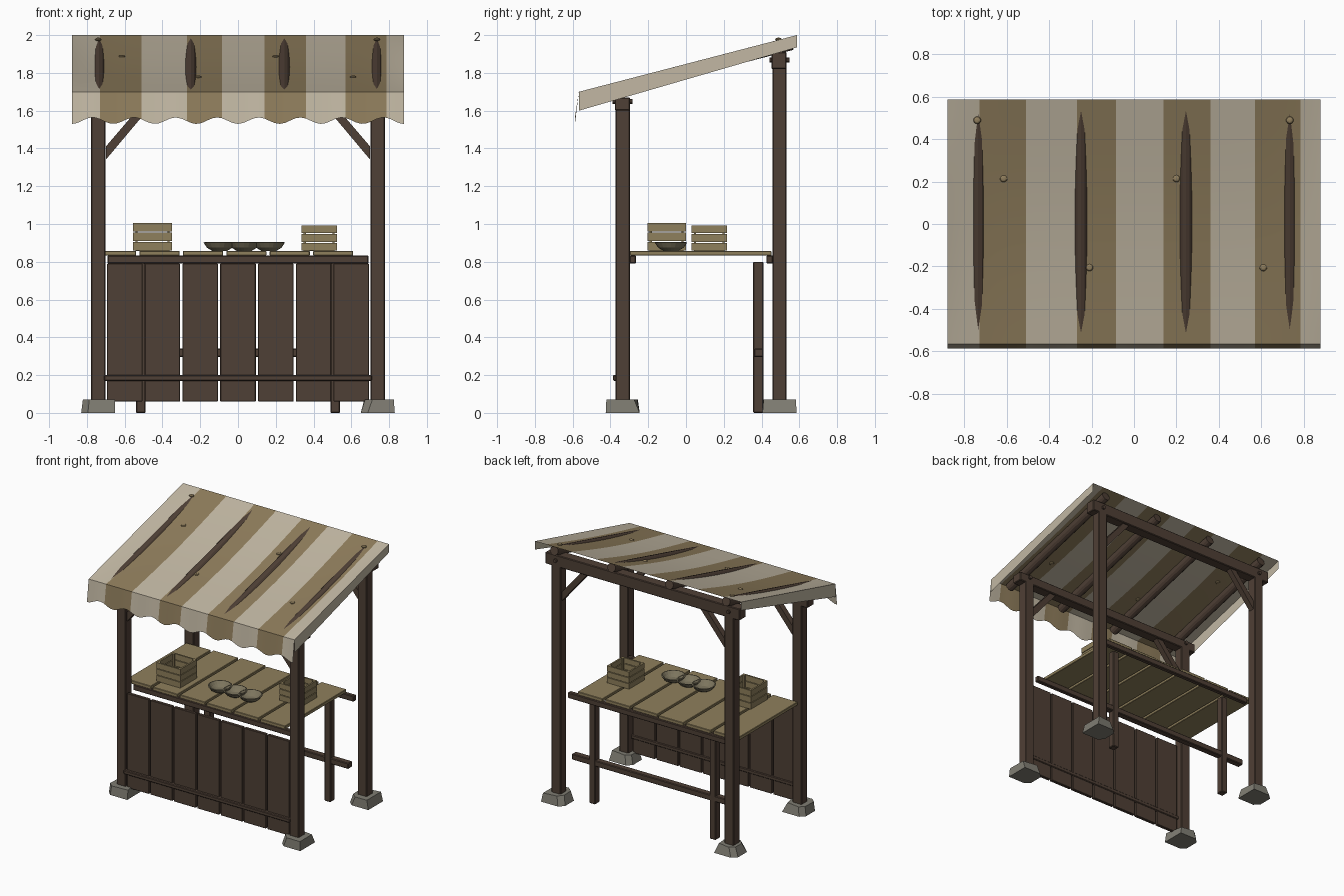
import bpy, bmesh, math, random
from mathutils import Vector, Matrix

if "Cube" in bpy.data.objects:
    bpy.data.objects.remove(bpy.data.objects["Cube"])

random.seed(4)


def material(name, *srgb):
    m = bpy.data.materials.new(name)
    m.diffuse_color = [((c + 0.055) / 1.055) ** 2.4 for c in srgb] + [1]
    m.use_nodes = True
    m.node_tree.nodes["Principled BSDF"].inputs["Base Color"].default_value = m.diffuse_color
    return m


DARK = material("dark wood", 0.31, 0.25, 0.21)
PALE = material("pale wood", 0.56, 0.50, 0.36)
STONE = material("grey stone", 0.50, 0.49, 0.45)
CREAM = material("cream cloth", 0.76, 0.72, 0.64)
TAN = material("tan cloth", 0.56, 0.49, 0.36)
CLAY = material("dull clay", 0.49, 0.46, 0.37)


def finish(name, bm, *mats):
    me = bpy.data.meshes.new(name)
    bm.to_mesh(me)
    bm.free()
    for m in mats:
        me.materials.append(m)
    ob = bpy.data.objects.new(name, me)
    bpy.context.collection.objects.link(ob)
    return ob


def add_box(bm, x0, x1, y0, y1, z0, z1):
    size = Matrix.Diagonal((x1 - x0, y1 - y0, z1 - z0, 1))
    mid = Matrix.Translation(((x0 + x1) / 2, (y0 + y1) / 2, (z0 + z1) / 2))
    return bmesh.ops.create_cube(bm, size=1, matrix=mid @ size)["verts"]


def box(name, mat, *b, bevel=0.005):
    bm = bmesh.new()
    add_box(bm, *b)
    if bevel:
        bmesh.ops.bevel(bm, geom=bm.edges[:], offset=bevel, segments=1, affect='EDGES')
    return finish(name, bm, mat)


def rod(name, mat, a, b, r, sides=10):
    a, b = Vector(a), Vector(b)
    rot = (b - a).to_track_quat('Z', 'Y').to_matrix().to_4x4()
    bm = bmesh.new()
    bmesh.ops.create_cone(bm, cap_ends=True, segments=sides, radius1=r, radius2=r,
                          depth=(b - a).length, matrix=Matrix.Translation((a + b) / 2) @ rot)
    return finish(name, bm, mat)


# posts, stone footings, braces and pegs at the four corners
for row, y, top in (("front", -0.335, 1.61), ("back", 0.495, 1.83)):
    for side, s in (("left", -1), ("right", 1)):
        tag = f"{row}_{side}"
        x = 0.74 * s
        box(tag + "_post", DARK, x - 0.039, x + 0.039, y - 0.038, y + 0.038, 0.06, top)
        bm = bmesh.new()
        for v in add_box(bm, x - 0.09, x + 0.09, y - 0.09, y + 0.09, 0, 0.07):
            if v.co.z > 0.03:
                v.co.x += (x - v.co.x) * random.uniform(0, 0.35)
                v.co.y += (y - v.co.y) * random.uniform(0, 0.35)
        corners = [e for e in bm.edges if abs(e.verts[0].co.z - e.verts[1].co.z) > 0.03]
        bmesh.ops.bevel(bm, geom=corners[:2], offset=0.035, segments=1, affect='EDGES')
        finish(tag + "_footing", bm, STONE)
        # diagonal brace from a profile in the x-z plane
        bm = bmesh.new()
        prof = [(0.70, top - 0.27), (0.70, top - 0.20), (0.52, top + 0.01), (0.465, top + 0.01)]
        f = bm.faces.new([bm.verts.new((px * s, y - 0.022, pz)) for px, pz in prof])
        ext = bmesh.ops.extrude_face_region(bm, geom=[f])["geom"]
        bmesh.ops.translate(bm, vec=(0, 0.044, 0),
                            verts=[g for g in ext if isinstance(g, bmesh.types.BMVert)])
        bmesh.ops.recalc_face_normals(bm, faces=bm.faces[:])
        finish(tag + "_brace", bm, DARK)
        rod(tag + "_peg", DARK, (x, y - 0.053, top + 0.038), (x, y + 0.053, top + 0.038), 0.014)
    box(row + "_roof_beam", DARK, -0.83, 0.83, y - 0.042, y + 0.038, top - 0.01, top + 0.08 - 0.02 * (y < 0))

# counter top planks
for i in range(6):
    x1 = 0.61 - 0.23 * i
    box(f"counter_plank_{i}", PALE, max(x1 - 0.212, -0.75), x1, -0.297 + 0.004 * (i % 2),
        0.452 - 0.006 * (i % 3), 0.832, 0.858, bevel=0.003)

# counter rails, rear legs and stretcher
box("counter_front_rail", DARK, -0.69, 0.69, -0.298, -0.265, 0.79, 0.834)
box("counter_back_rail", DARK, -0.69, 0.69, 0.425, 0.46, 0.79, 0.834)
box("counter_stretcher", DARK, -0.69, 0.69, 0.36, 0.41, 0.295, 0.34)
for s in (-1, 1):
    box("counter_back_leg", DARK, 0.515 * s - 0.026, 0.515 * s + 0.026, 0.355, 0.411, 0, 0.80)

# front boards with a cross batten
for i in range(7):
    x = -0.7 + i * 0.2
    box(f"front_board_{i}", DARK, x + 0.006, x + 0.194, -0.365, -0.34, 0.06, 0.79, bevel=0.003)
box("front_batten", DARK, -0.71, 0.71, -0.387, -0.334, 0.17, 0.2)


# canopy: sagging striped sheet, scalloped valance and plain side flaps
def roof_z(y):
    return 1.70 + (y + 0.567) * 0.26


BREAKS = [-0.88, -0.73, -0.51, -0.27, -0.085, 0.14, 0.36, 0.57, 0.785, 0.88]
COLS = 8
xs = [a + (b - a) * k / COLS for a, b in zip(BREAKS, BREAKS[1:]) for k in range(COLS)] + [0.88]
ROWS = 16


def cloth(name, rows):
    bm = bmesh.new()
    grid = [[bm.verts.new(p) for p in row] for row in rows]
    for r0, r1 in zip(grid, grid[1:]):
        for i in range(len(r0) - 1):
            f = bm.faces.new((r0[i], r0[i + 1], r1[i + 1], r1[i]))
            f.material_index = (i // COLS) % 2
            f.smooth = True
    finish(name, bm, CREAM, TAN)


sheet = []
for j in range(ROWS + 1):
    t = j / ROWS
    y = -0.567 + 1.154 * t
    sheet.append([(x, y, roof_z(y) - 0.02 * math.sin(math.pi * t) * (1 - (x / 0.88) ** 8)) for x in xs])
cloth("canopy_sheet", sheet)
hem = [(x, -0.588, 1.547 - 0.017 * math.cos(2 * math.pi * (x + 0.88) / 0.22)) for x in xs]
cloth("canopy_valance", [hem, [(x, -0.567, 1.70) for x in xs]])
for s in (-1, 1):
    bm = bmesh.new()
    pts = [(-0.567, 1.70), (-0.567, 1.60), (0.587, 1.935), (0.587, 2.0)]
    bm.faces.new([bm.verts.new((0.88 * s, y, z)) for y, z in pts[::s]])
    finish("canopy_side_flap", bm, CREAM)

# round rafters just breaking through the cloth
for i, x in enumerate((-0.735, -0.25, 0.245, 0.735)):
    rod(f"rafter_{i}", DARK, (x, -0.53, roof_z(-0.53) - 0.038), (x, 0.56, roof_z(0.56) - 0.038), 0.034, 12)

# cloth studs
for x, y in ((-0.615, 0.215), (0.2, 0.215), (-0.21, -0.205), (0.61, -0.205), (-0.74, 0.49), (0.735, 0.49)):
    bm = bmesh.new()
    dz = 0.003 if y > 0.4 else -0.017
    bmesh.ops.create_uvsphere(bm, u_segments=10, v_segments=6, radius=0.018,
                              matrix=Matrix.Translation((x, y, roof_z(y) + dz)) @ Matrix.Diagonal((1, 1, 0.5, 1)))
    finish("cloth_stud", bm, TAN)


# open slatted crates
def crate(name, x0, x1, y0, y1, z0, z1):
    bm = bmesh.new()
    t = 0.012
    add_box(bm, x0 + t, x1 - t, y0 + t, y1 - t, z0, z0 + t)
    h = (z1 - z0) / 3
    for k in range(3):
        a, b = z0 + k * h + 0.002, z0 + (k + 1) * h - 0.003
        for y in (y0, y1 - t):
            add_box(bm, x0, x1, y, y + t, a, b)
        for x in (x0, x1 - t):
            add_box(bm, x, x + t, y0 + t, y1 - t, a, b)
    for x in (x0 + t, x1 - 2 * t):
        for y in (y0 + t, y1 - 2 * t):
            add_box(bm, x, x + t, y, y + t, z0, z1 - 0.003)
    finish(name, bm, PALE)


crate("left_crate", -0.555, -0.35, -0.205, 0.0, 0.858, 1.007)
crate("right_crate", 0.335, 0.523, 0.03, 0.217, 0.858, 0.995)

# three shallow bowls turned from a profile
for i, cx in enumerate((-0.097, 0.033, 0.163)):
    bm = bmesh.new()
    prof = [(0.001, 0.858), (0.04, 0.858), (0.068, 0.875), (0.086, 0.902),
            (0.078, 0.904), (0.06, 0.884), (0.035, 0.870), (0.001, 0.868)]
    vs = [bm.verts.new((cx + r, -0.08, z)) for r, z in prof]
    es = [bm.edges.new(p) for p in zip(vs, vs[1:])]
    bmesh.ops.spin(bm, geom=vs + es, cent=(cx, -0.08, 0), axis=(0, 0, 1), angle=2 * math.pi, steps=20)
    bmesh.ops.remove_doubles(bm, verts=bm.verts[:], dist=0.0005)
    bmesh.ops.recalc_face_normals(bm, faces=bm.faces[:])
    finish(f"bowl_{i}", bm, CLAY)
